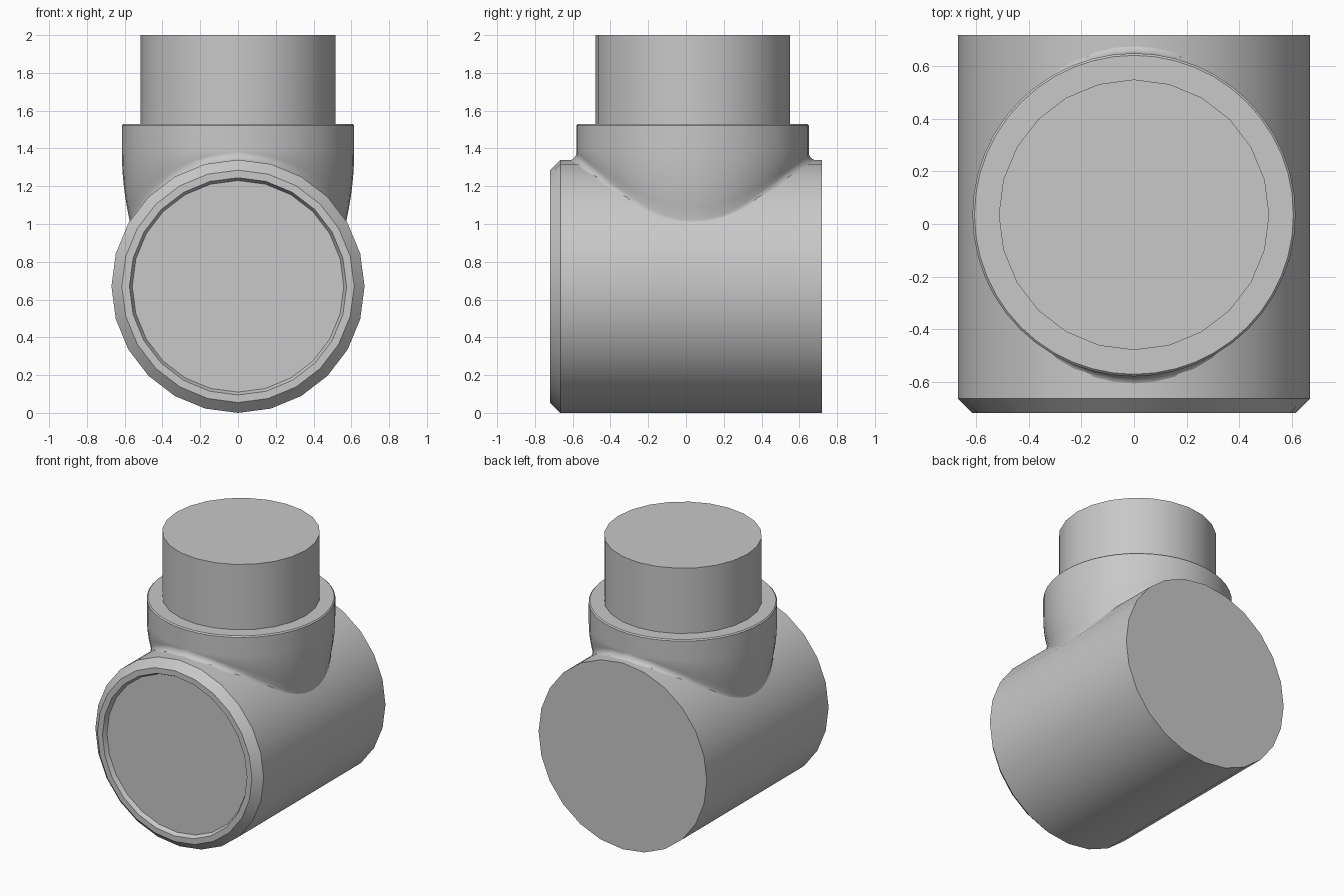
import bpy
import bmesh
from math import sin, cos, pi, sqrt, radians
from mathutils import Matrix

cube = bpy.data.objects.get("Cube")
if cube:
    bpy.data.objects.remove(cube, do_unlink=True)

SIDES = 24
BODY_R = 0.67
COLLAR_R = 0.615
COLLAR_Y = 0.035

grey = bpy.data.materials.new("plain grey")
grey.use_nodes = True
grey.diffuse_color = (0.58, 0.58, 0.58, 1)
grey.node_tree.nodes["Principled BSDF"].inputs["Base Color"].default_value = grey.diffuse_color


def loft(name, rings, matrix=Matrix(), cap_start=True, angle=35):
    """Skin a list of closed rings and cap the ends."""
    bm = bmesh.new()
    rows = [[bm.verts.new(p) for p in ring] for ring in rings]
    for lower, upper in zip(rows, rows[1:]):
        n = len(lower)
        for i in range(n):
            j = (i + 1) % n
            bm.faces.new((lower[i], lower[j], upper[j], upper[i]))
    if cap_start:
        bm.faces.new(rows[0][::-1])
    bm.faces.new(rows[-1])
    bmesh.ops.recalc_face_normals(bm, faces=bm.faces)
    bm.transform(matrix)
    mesh = bpy.data.meshes.new(name)
    bm.to_mesh(mesh)
    bm.free()
    mesh.materials.append(grey)
    obj = bpy.data.objects.new(name, mesh)
    bpy.context.collection.objects.link(obj)
    bpy.ops.object.select_all(action="DESELECT")
    obj.select_set(True)
    bpy.context.view_layer.objects.active = obj
    bpy.ops.object.shade_smooth_by_angle(angle=radians(angle))
    return obj


def circle(r, z):
    return [(r * cos(2 * pi * i / SIDES), r * sin(2 * pi * i / SIDES), z)
            for i in range(SIDES)]


# Horizontal body: plain back, chamfered front rim and shallow recessed face
body_profile = [(BODY_R, -0.72), (BODY_R, 0.665), (0.615, 0.72),
                (0.575, 0.72), (0.56, 0.69)]
lay_down = Matrix.Translation((0, 0, BODY_R)) @ Matrix.Rotation(pi / 2, 4, "X")
loft("body", [circle(r, z) for r, z in body_profile], lay_down)

# Upright neck
stand = Matrix.Translation((0, COLLAR_Y, 0))
loft("neck", [circle(0.515, 1.45), circle(0.515, 2.0)], stand)


def body_top(x):
    """Height of the faceted upper surface of the body at x."""
    step = 2 * pi / SIDES
    x = abs(x)
    for k in range(SIDES // 4):
        x0, x1 = BODY_R * sin(k * step), BODY_R * sin((k + 1) * step)
        if x <= x1:
            z0, z1 = BODY_R * cos(k * step), BODY_R * cos((k + 1) * step)
            return BODY_R + z0 + (z1 - z0) * (x - x0) / (x1 - x0)
    return BODY_R


def saddle_ring(t, u):
    """Collar ring: t runs down the wall, u runs round the fillet at its foot."""
    ring = []
    count = SIDES * 2
    for i in range(count):
        a = 2 * pi * i / count
        c, s = cos(a), sin(a)
        fillet = 0.012 + 0.028 * s * s
        flare = fillet * (1 - cos(u * pi / 2)) * s * s
        x = (COLLAR_R - 0.04 * t * t + flare) * c
        y = (COLLAR_R + flare) * s
        foot = body_top((COLLAR_R - 0.04) * c) + fillet
        z = 1.385 + (foot - 1.385) * t
        if u > 0:
            z = body_top(x) + fillet * (1 - sin(u * pi / 2)) - 0.003 * u
        ring.append((x, y, z))
    return ring


# Collar: lip on top, wall narrowing at the sides, fillet sitting on the body
def collar_circle(r, z):
    return [(r * cos(pi * i / SIDES), r * sin(pi * i / SIDES), z)
            for i in range(SIDES * 2)]


collar = [saddle_ring(1, u / 5) for u in range(5, 0, -1)]
collar += [saddle_ring(t / 6, 0) for t in range(6, -1, -1)]
collar += [collar_circle(COLLAR_R, 1.522), collar_circle(0.607, 1.53)]
loft("collar", collar, stand, cap_start=False, angle=40)
